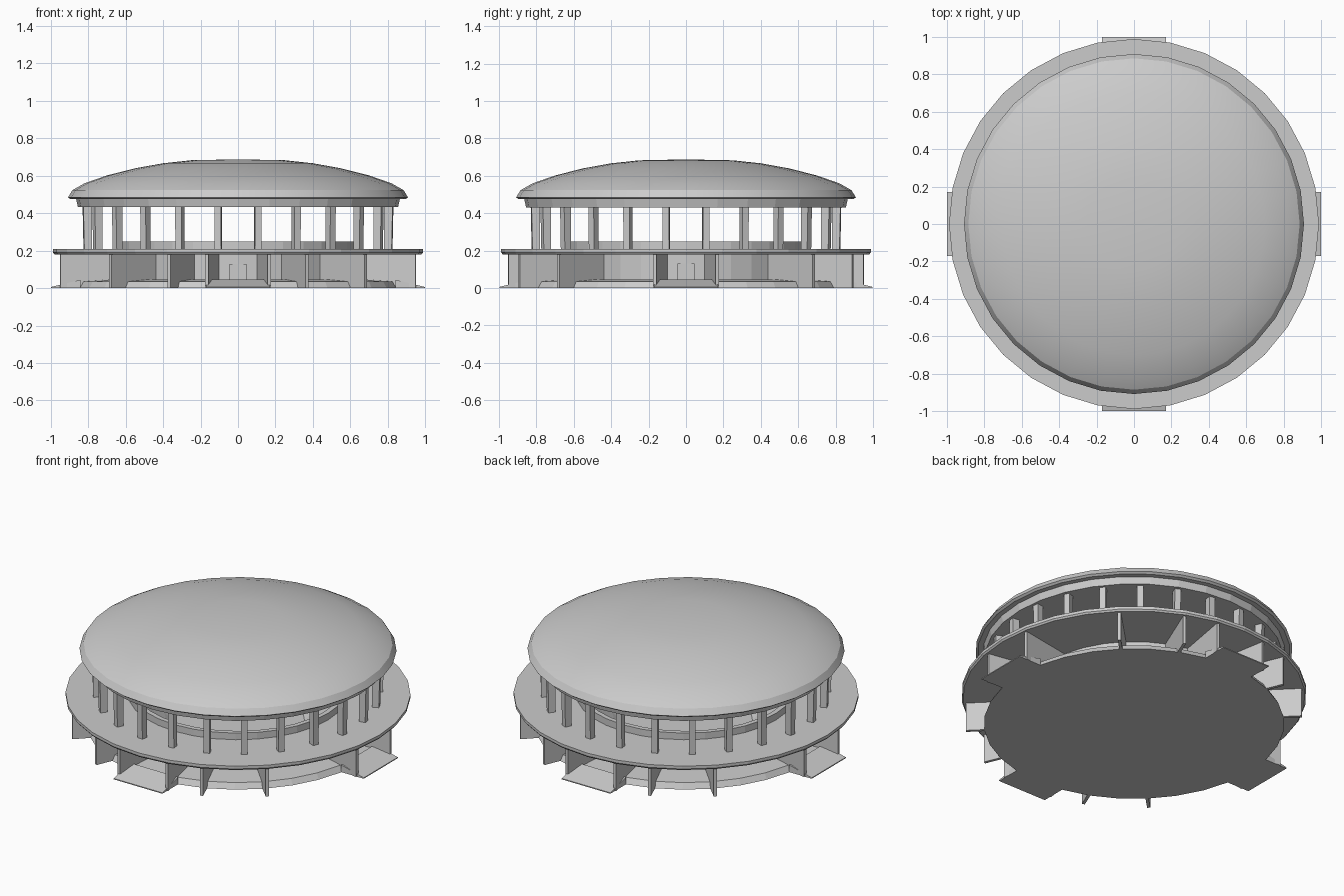
import bpy, bmesh
from math import sin, cos, pi, radians

if "Cube" in bpy.data.objects:
    bpy.data.objects.remove(bpy.data.objects["Cube"])


def make_object(name, bm):
    bmesh.ops.recalc_face_normals(bm, faces=bm.faces)
    me = bpy.data.meshes.new(name)
    bm.to_mesh(me)
    bm.free()
    ob = bpy.data.objects.new(name, me)
    bpy.context.collection.objects.link(ob)
    return ob


def lathe(name, profile, sides=32, closed=False, smooth=False):
    """Revolve (radius, z) points round the z axis."""
    bm = bmesh.new()
    rings = []
    for r, z in profile:
        if r == 0:
            rings.append([bm.verts.new((0, 0, z))] * sides)
        else:
            rings.append([bm.verts.new((r * cos(2 * pi * i / sides), r * sin(2 * pi * i / sides), z))
                          for i in range(sides)])
    pairs = list(zip(rings, rings[1:]))
    if closed:
        pairs.append((rings[-1], rings[0]))
    for a, b in pairs:
        for i in range(sides):
            j = (i + 1) % sides
            bm.faces.new(list(dict.fromkeys((a[i], a[j], b[j], b[i]))))
    ob = make_object(name, bm)
    if smooth:
        bpy.ops.object.select_all(action='DESELECT')
        ob.select_set(True)
        bpy.context.view_layer.objects.active = ob
        bpy.ops.object.shade_smooth_by_angle(angle=radians(25))
    return ob


def radial_prisms(name, outline, width, angles):
    """Extrude a (radius, z) outline to a width and repeat it round the centre."""
    bm = bmesh.new()
    for a in angles:
        def place(r, t, z):
            return (r * cos(a) - t * sin(a), r * sin(a) + t * cos(a), z)
        left = [bm.verts.new(place(r, -width / 2, z)) for r, z in outline]
        right = [bm.verts.new(place(r, width / 2, z)) for r, z in outline]
        bm.faces.new(left)
        bm.faces.new(right[::-1])
        n = len(outline)
        for i in range(n):
            j = (i + 1) % n
            bm.faces.new((left[i], right[i], right[j], left[j]))
    return make_object(name, bm)


# Ground slab with a low sloped rim
lathe("ground_slab", [(0, 0), (0.86, 0), (0.84, 0.035), (0.70, 0.045), (0, 0.045)])

# Recessed lower wall rising to an inner parapet, with a seating bowl inside
lathe("lower_wall_and_seating_bowl",
      [(0.63, 0.04), (0.63, 0.25), (0.60, 0.25), (0.58, 0.20),
       (0.50, 0.14), (0.42, 0.08), (0.38, 0.045)])

# Overhanging walkway deck
lathe("walkway_deck", [(0.62, 0.18), (0.98, 0.18), (0.988, 0.19),
                       (0.988, 0.208), (0.62, 0.208)], closed=True)

# Radial fins holding up the deck: beside each entrance, on the diagonals, and extra at front and back
fin_angles = [radians(90 * q + a) for q in range(4) for a in (-10, 10, 45)]
fin_angles += [radians(a) for a in (67.5, 112.5, 247.5, 292.5)]
radial_prisms("deck_fins", [(0.62, 0), (0.965, 0), (0.965, 0.185), (0.62, 0.185)], 0.018, fin_angles)

# Entrance ramps and doors on the four sides
cardinals = [i * pi / 2 for i in range(4)]
radial_prisms("entrance_ramps", [(0.84, 0), (0.998, 0), (0.998, 0.006), (0.84, 0.045)],
              0.34, cardinals)
radial_prisms("entrance_doors", [(0.61, 0.04), (0.635, 0.04), (0.635, 0.13), (0.61, 0.13)],
              0.09, cardinals)

# Ring of columns, a little deeper at the top
radial_prisms("columns", [(0.79, 0.205), (0.83, 0.205), (0.835, 0.435), (0.79, 0.435)], 0.036,
              [radians(7.5 + 15 * i) for i in range(24)])

# Ring beam with the flat ceiling under the roof
lathe("ring_beam_and_ceiling", [(0, 0.432), (0.855, 0.432), (0.865, 0.477)])

# Shallow domed roof with a flat rim
lathe("dome_roof", [(0.86, 0.475), (0.895, 0.475), (0.908, 0.485), (0.885, 0.523), (0.82, 0.56),
                    (0.70, 0.602), (0.55, 0.64), (0.40, 0.667), (0.25, 0.683), (0, 0.688)],
      smooth=True)
